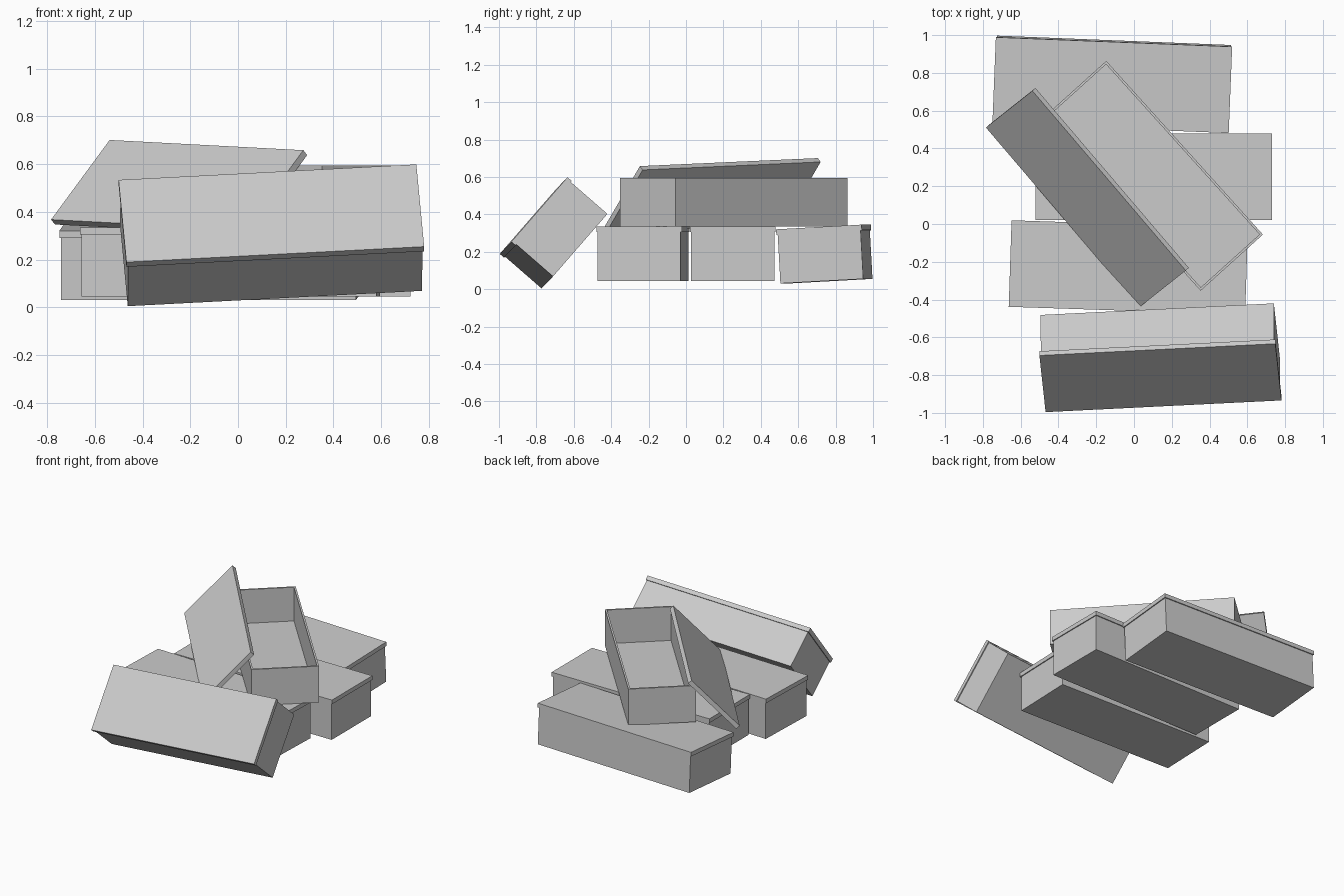
import bpy, bmesh
from mathutils import Matrix, Vector

if "Cube" in bpy.data.objects:
    bpy.data.objects.remove(bpy.data.objects["Cube"])

L, W = 1.252, 0.458          # lid length and width
LID_T, BODY_H = 0.03, 0.26   # lid thickness, body height
LIP, WALL = 0.007, 0.018     # lid overhang, wall thickness


def frame(centre, u, v):
    """Matrix whose origin is the lid's top centre, x along u, y towards v."""
    x = Vector(u).normalized()
    z = x.cross(Vector(v)).normalized()
    y = z.cross(x)
    m = Matrix((x, y, z)).transposed().to_4x4()
    m.translation = centre
    return m


def finish(bm, name, m):
    bmesh.ops.recalc_face_normals(bm, faces=bm.faces)
    me = bpy.data.meshes.new(name)
    bm.to_mesh(me)
    bm.free()
    ob = bpy.data.objects.new(name, me)
    ob.matrix_world = m
    bpy.context.collection.objects.link(ob)


def cuboid(size, z):
    bm = bmesh.new()
    bmesh.ops.create_cube(bm, size=1, matrix=Matrix.Translation((0, 0, z)) @ Matrix.Diagonal((*size, 1)))
    return bm


def lid(name, m):
    finish(cuboid((L, W, LID_T), -LID_T / 2), name, m)


def body(name, m):
    # Hollow tray: inset the top face, then push it down to the floor
    bm = cuboid((L - 2 * LIP, W - 2 * LIP, BODY_H), -LID_T - BODY_H / 2)
    top = max(bm.faces, key=lambda f: f.calc_center_median().z)
    bmesh.ops.inset_region(bm, faces=[top], thickness=WALL)
    inner = bmesh.ops.extrude_face_region(bm, geom=[top])["geom"]
    verts = [g for g in inner if isinstance(g, bmesh.types.BMVert)]
    bmesh.ops.translate(bm, verts=verts, vec=(0, 0, WALL - BODY_H))
    if top.is_valid:
        bmesh.ops.delete(bm, geom=[top], context='FACES_ONLY')
    finish(bm, name, m)


# Closed boxes: lid top centre, long direction, cross direction
closed = {
    "middle_box": ((0.105, 0.25, 0.335), (1, 0, 0), (0, 1, 0)),
    "near_box": ((-0.03, -0.23, 0.335), (1, -0.033, 0), (0.033, 1, 0)),
    "far_box": ((-0.115, 0.735, 0.333), (1, -0.04, 0), (0.04, 1, 0.055)),
    "tipped_box": ((0.14, -0.815, 0.394), (1.248, 0.062, 0.065), (-0.04, 0.30, 0.345)),
}
for name, args in closed.items():
    m = frame(*args)
    body(name + "_body", m)
    lid(name + "_lid", m)

# Open box on top of the pile, with its lid leaning on it
body("open_box_body", frame((0.103, 0.255, 0.595 + LID_T), (0.83, -0.92, 0), (0.92, 0.83, 0)))
lid("leaning_lid", frame((-0.255, 0.132, 0.513), (0.815, -0.955, -0.043), (0.245, 0.19, 0.33)))
